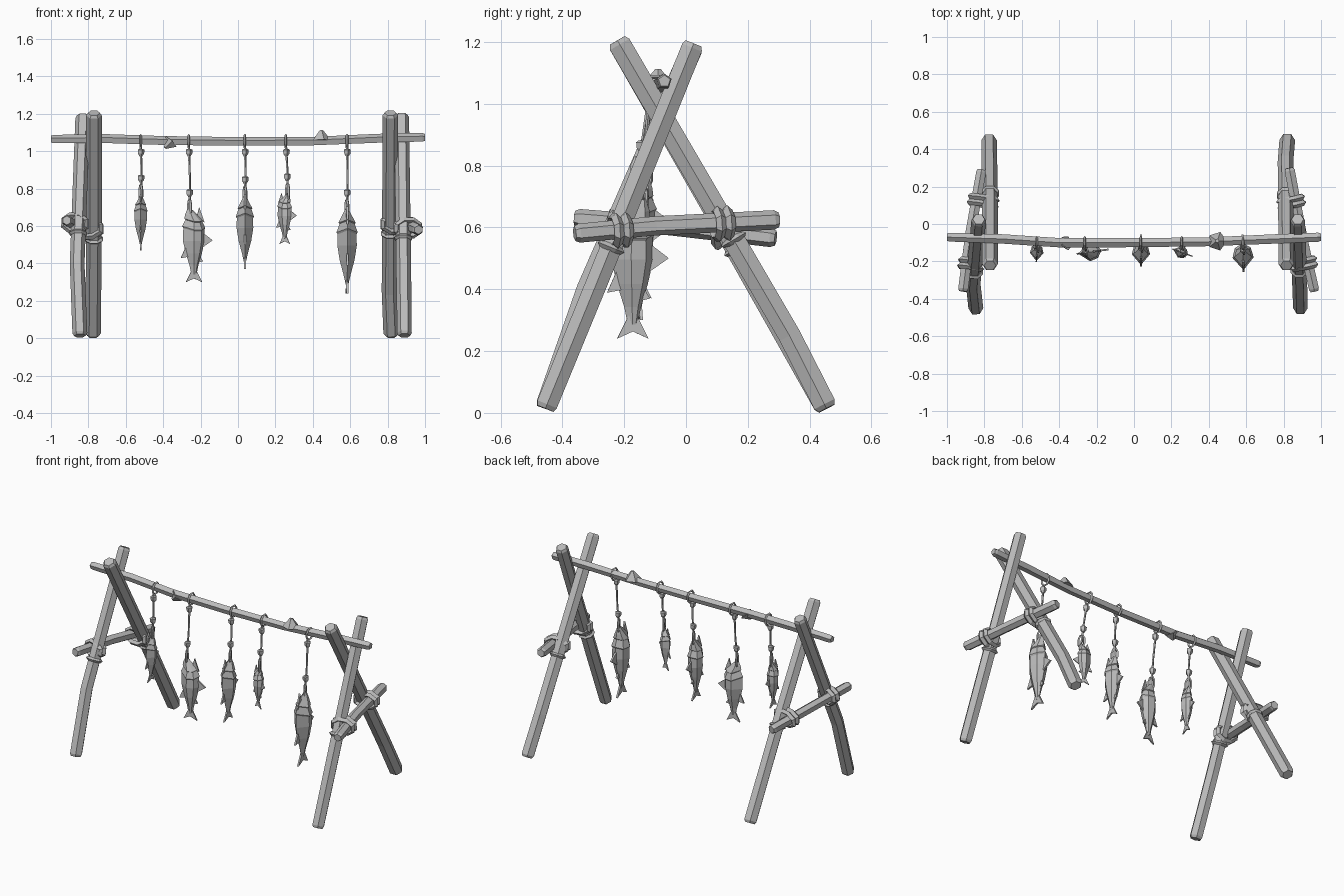
import bpy, bmesh, math, random
from mathutils import Vector as V

random.seed(4)
cube = bpy.data.objects.get("Cube")
if cube:
    bpy.data.objects.remove(cube)

grey = bpy.data.materials.new("plain_grey")
grey.use_nodes = True
grey.diffuse_color = (0.5, 0.5, 0.5, 1)
grey.node_tree.nodes["Principled BSDF"].inputs["Base Color"].default_value = (0.5, 0.5, 0.5, 1)


def finish(name, bm):
    bmesh.ops.recalc_face_normals(bm, faces=bm.faces)
    mesh = bpy.data.meshes.new(name)
    bm.to_mesh(mesh)
    bm.free()
    mesh.materials.append(grey)
    obj = bpy.data.objects.new(name, mesh)
    bpy.context.collection.objects.link(obj)


def skin(bm, rings, closed=False):
    """Bridge rings of points into a tube with capped ends."""
    rings = [[bm.verts.new(p) for p in r] for r in rings]
    n = len(rings[0])
    pairs = list(zip(rings, rings[1:]))
    if closed:
        pairs.append((rings[-1], rings[0]))
    else:
        bm.faces.new(rings[0])
        bm.faces.new(rings[-1])
    for a, b in pairs:
        for i in range(n):
            j = (i + 1) % n
            bm.faces.new((a[i], a[j], b[j], b[i]))


def tube(bm, path, radii, sides, ref, closed=False):
    path = [V(p) for p in path]
    n, rings = len(path), []
    for k, p in enumerate(path):
        before = path[k - 1] if closed or k else p
        after = path[(k + 1) % n] if closed or k < n - 1 else p
        t = (after - before).normalized()
        x = (V(ref) - t * t.dot(V(ref))).normalized()
        y = t.cross(x)
        angles = [2 * math.pi * i / sides for i in range(sides)]
        rings.append([p + (x * math.cos(a) + y * math.sin(a)) * radii[k] for a in angles])
    skin(bm, rings, closed)


def pole(name, path, r, sides, ref):
    """Rough log with chamfered ends."""
    bm = bmesh.new()
    path = [V(p) for p in path]
    step = 0.015
    first = path[0] + (path[1] - path[0]).normalized() * step
    last = path[-1] + (path[-2] - path[-1]).normalized() * step
    full = [path[0], first] + path[1:-1] + [last, path[-1]]
    radii = [r * random.uniform(0.97, 1.06) for _ in full]
    radii[0] = radii[-1] = r * 0.8
    tube(bm, full, radii, sides, ref)
    finish(name, bm)


def loop(bm, centre, normal, wide, ra, rb, r, count=8):
    """Closed rope loop: an oval of half width ra along `wide`."""
    c, nrm = V(centre), V(normal).normalized()
    w = (V(wide) - nrm * nrm.dot(V(wide))).normalized()
    h = nrm.cross(w)
    angles = [2 * math.pi * (i + 0.5) / count for i in range(count)]
    pts = [c + w * ra * math.cos(a) + h * rb * math.sin(a) for a in angles]
    tube(bm, pts, [r] * count, 4, nrm, True)


def at_y(path, y):
    a, b = V(path[0]), V(path[-1])
    return a.lerp(b, (y - a.y) / (b.y - a.y))


# Legs
legs = {
    "left_front_leg": [(0.89, -0.455, 0.014), (0.885, -0.293, 0.41), (0.875, 0.025, 1.195)],
    "left_back_leg": [(0.82, 0.455, 0.014), (0.81, 0.335, 0.25), (0.815, -0.222, 1.205)],
    "right_front_leg": [(-0.845, -0.455, 0.014), (-0.86, -0.32, 0.4), (-0.83, 0.025, 1.19)],
    "right_back_leg": [(-0.775, 0.455, 0.014), (-0.77, 0.13, 0.59), (-0.77, -0.222, 1.205)],
}
for name, path in legs.items():
    pole(name, path, 0.04, 6, (1, 0, 0))

# Cross braces with their lashings
braces = {
    "left": [(0.965, -0.36, 0.58), (0.905, -0.1, 0.605), (0.83, 0.3, 0.625)],
    "right": [(-0.915, -0.36, 0.63), (-0.875, -0.05, 0.605), (-0.815, 0.29, 0.565)],
}
for side, path in braces.items():
    pole(side + "_brace", path, 0.03, 6, (0, 0, 1))
    along = (V(path[-1]) - V(path[0])).normalized()
    for end, y in (("front", -0.205), ("back", 0.11)):
        leg = legs[side + "_" + end + "_leg"]
        axis = (V(leg[-1]) - V(leg[-2])).normalized()
        bar = at_y(path, y)
        post = V(leg[-1]) + axis * ((bar.z - leg[-1][2]) / axis.z)
        across = bar - post
        bm = bmesh.new()
        for d in (-0.016, 0.016):
            loop(bm, (bar + post) / 2 + along * d, along, across, across.length / 2 + 0.04, 0.045, 0.016)
        # one turn around the leg just under the brace
        loop(bm, post - axis * 0.06, axis, (1, 0, 0), 0.04, 0.038, 0.012)
        finish(side + "_" + end + "_lashing", bm)

# Top beam with two branch stubs
beam = [(-1, -0.07, 1.063), (-0.7, -0.08, 1.065), (-0.4, -0.1, 1.055), (0, -0.1, 1.05),
        (0.4, -0.095, 1.052), (0.75, -0.08, 1.067), (1, -0.07, 1.073)]
pole("top_beam", beam, 0.025, 5, (0, 0, 1))
bm = bmesh.new()
tube(bm, [(0.445, -0.092, 1.06), (0.445, -0.09, 1.112)], [0.052, 0.01], 5, (1, 0, 0))
tube(bm, [(-0.36, -0.1, 1.05), (-0.39, -0.112, 1.018)], [0.042, 0.008], 5, (1, 0, 0))
finish("branch_stubs", bm)

# Fish body: (distance from head, offset, half depth, half thickness), in body lengths
SECTIONS = [(0.03, 0.06, 0.03, 0.02), (0.12, 0.03, 0.09, 0.064), (0.19, 0, 0.13, 0.1),
            (0.2, 0, 0.115, 0.088), (0.3, 0, 0.16, 0.122), (0.32, 0, 0.145, 0.108),
            (0.45, 0, 0.15, 0.112), (0.62, 0, 0.11, 0.085), (0.78, 0, 0.06, 0.042),
            (0.9, 0, 0.035, 0.015)]
# Jaw and fins: outlines as (sideways, distance from head)
JAW = [(-0.02, 0.18), (-0.07, 0), (-0.14, 0.2)]
FINS = [
    [(0.12, 0.34), (0.25, 0.44), (0.08, 0.56)],
    [(0.07, 0.64), (0.12, 0.72), (0.04, 0.74)],
    [(-0.1, 0.5), (-0.18, 0.68), (-0.07, 0.66)],
    [(-0.03, 0.84), (-0.11, 1), (0, 0.95), (0.11, 1), (0.03, 0.84)],
]


def fish(name, x, y, top, length, turn, nod):
    """Returns the point where the cord holds the head; nod is the side it tips to."""
    u = V((math.cos(turn), math.sin(turn), 0))
    v = V((-u.y, u.x, 0))

    def place(a, b, t):
        return V((x, y, top)) + (u * a + v * b) * length - V((0, 0, t * length))

    bm = bmesh.new()
    rings = []
    for t, offset, hu, hv in SECTIONS:
        c = offset * nod
        lift = 0.3 * hu if t < 0.4 else 0
        rings.append([place(c - hu, 0, t - lift), place(c - 0.1 * hu, -hv, t),
                      place(c + 0.6 * hu, -0.75 * hv, t), place(c + 0.95 * hu, 0, t - lift / 2),
                      place(c + 0.6 * hu, 0.75 * hv, t), place(c - 0.1 * hu, hv, t)])
    skin(bm, rings)
    for fin in [[(a * nod, t) for a, t in JAW]] + FINS:
        skin(bm, [[place(a, s * 0.012, t) for a, t in fin] for s in (-1, 1)])
    finish(name, bm)
    return place(0.06 * nod, 0, 0.08)


def hang(name, x, head):
    """Cord from the beam to a fish head, with loops and knots."""
    bm = bmesh.new()
    loop(bm, (x, -0.1, 1.052), (1, 0, 0), (0, 0, 1), 0.037, 0.032, 0.007)
    start = V((x, -0.118, 1.025))
    end = V((head.x, head.y, head.z + 0.02))
    tube(bm, [start, start.lerp(end, 0.5) + V((0.003, 0, 0)), end], [0.007, 0.006, 0.007], 5, (1, 0, 0))
    for z in (0.995, head.z + 0.11):
        p = start.lerp(end, (start.z - z) / (start.z - end.z))
        knot = [p + V((0, 0, d)) for d in (-0.022, -0.008, 0.012, 0.018)]
        tube(bm, knot, [0.008, 0.018, 0.02, 0.012], 5, (1, 0, 0))
    loop(bm, head + V((0, 0, 0.03)), (1, 0.4, 0), (0, 0, 1), 0.045, 0.02, 0.007)
    finish(name, bm)


# Hanging fish: x, y, cord x, head height, length, turn in degrees, nod
CATCH = [(-0.52, -0.15, -0.52, 0.77, 0.3, 88, 1), (-0.235, -0.15, -0.263, 0.7, 0.4, 8, -1),
         (0.037, -0.155, 0.037, 0.77, 0.4, 90, 1), (0.25, -0.15, 0.256, 0.775, 0.27, -20, 1),
         (0.583, -0.172, 0.583, 0.705, 0.465, 92, 1)]
for i, (x, y, cord_x, top, length, turn, nod) in enumerate(CATCH, 1):
    head = fish(f"fish_{i}", x, y, top, length, math.radians(turn), nod)
    hang(f"fish_cord_{i}", cord_x, head)
